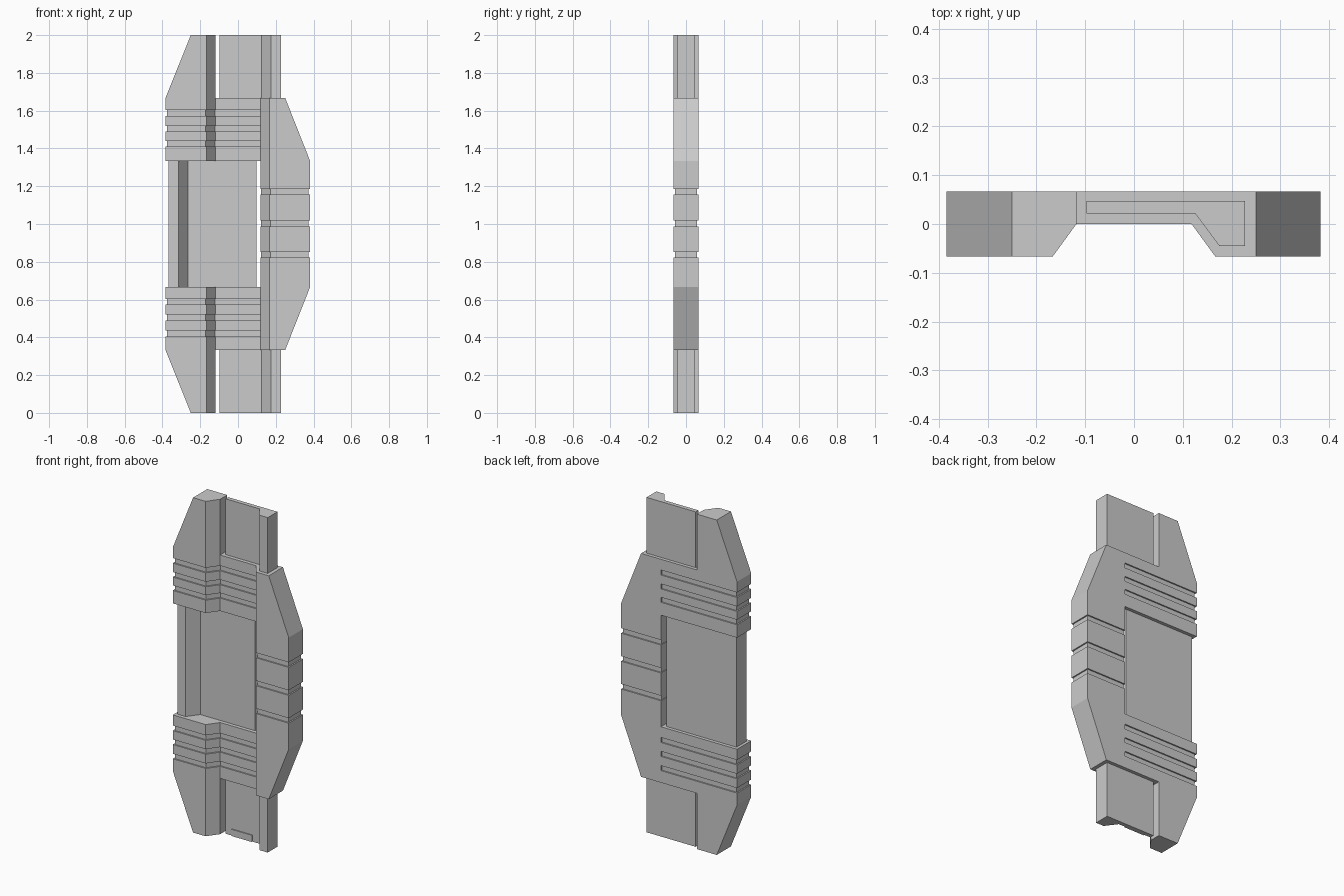
import bpy, bmesh

cube = bpy.data.objects.get("Cube")
if cube:
    bpy.data.objects.remove(cube, do_unlink=True)

grey = bpy.data.materials.new("light_grey")
grey.use_nodes = True
colour = (0.6, 0.6, 0.6, 1)
grey.diffuse_color = colour
grey.node_tree.nodes["Principled BSDF"].inputs["Base Color"].default_value = colour

HALF = 0.067      # half the full thickness
INNER = 0.118     # inner edge of each side block
GROOVE = 0.008    # groove depth
GROOVE_H = 0.03


def loft(name, rings):
    """Join equal-sized cross-sections, given as (z, [(x, y), ...])."""
    bm = bmesh.new()
    loops = [[bm.verts.new((x, y, z)) for x, y in pts] for z, pts in rings]
    for a, b in zip(loops, loops[1:]):
        for i in range(len(a)):
            j = (i + 1) % len(a)
            bm.faces.new((a[i], a[j], b[j], b[i]))
    bm.faces.new(loops[0])
    bm.faces.new(loops[-1])
    bmesh.ops.recalc_face_normals(bm, faces=bm.faces)
    mesh = bpy.data.meshes.new(name)
    bm.to_mesh(mesh)
    bm.free()
    mesh.materials.append(grey)
    obj = bpy.data.objects.new(name, mesh)
    bpy.context.collection.objects.link(obj)
    return obj


def block_section(side, outer, d=0.0):
    """Side block section with a bevelled inner front corner, inset by d."""
    s = INNER + d / 2
    pts = [(s, HALF - d), (outer - d, HALF - d), (outer - d, d - HALF),
           (s + 0.049, d - HALF), (s, d)]
    return [(side * x, y) for x, y in pts]


def bridge_section(d=0.0):
    w = INNER + 0.007
    return [(-w, d), (w, d), (w, HALF - d), (-w, HALF - d)]


def grooved(levels, section):
    """Rings that step in and out again at each groove height."""
    rings = []
    for z in levels:
        lo, hi = z - GROOVE_H / 2, z + GROOVE_H / 2
        rings += [(lo, section(0)), (lo, section(GROOVE)),
                  (hi, section(GROOVE)), (hi, section(0))]
    return rings


def panel_section(side):
    """Thin plate with a thick lip along one edge."""
    pts = [(-0.097, 0.047), (-0.097, 0.022), (0.125, 0.022),
           (0.175, -0.045), (0.228, -0.045), (0.228, 0.047)]
    shift = 0.0 if side > 0 else 0.139
    return [(side * (x + (shift if x > 0 else 0)), y) for x, y in pts]


# Long side block
wide = lambda d: block_section(1, 0.382, d)
tip = block_section(1, 0.25)
loft("left_side_block",
     [(0.333, tip), (0.667, wide(0))]
     + grooved((0.837, 1.003, 1.17), wide)
     + [(1.333, wide(0)), (1.667, tip)])

# Corner blocks and the bridges that tie them to the long block
corner = lambda d: block_section(-1, 0.384, d)
corner_tip = block_section(-1, 0.25)
low, high = (0.42, 0.505, 0.588), (1.425, 1.505, 1.588)
loft("lower_corner_block",
     [(0, corner_tip), (0.333, corner(0))] + grooved(low, corner)
     + [(0.667, corner(0))])
loft("upper_corner_block",
     [(1.333, corner(0))] + grooved(high, corner)
     + [(1.667, corner(0)), (2, corner_tip)])
for name, levels, z0, z1 in (("lower_bridge", low, 0.333, 0.667),
                             ("upper_bridge", high, 1.333, 1.667)):
    loft(name, [(z0, bridge_section())] + grooved(levels, bridge_section)
         + [(z1, bridge_section())])

# Inner panels between the blocks
for name, side, z0, z1 in (("lower_panel", 1, 0, 0.36),
                           ("middle_panel", -1, 0.64, 1.36),
                           ("upper_panel", 1, 1.64, 2)):
    loft(name, [(z0, panel_section(side)), (z1, panel_section(side))])

# Small tab on the lower panel
tab = [(-0.055, 0.016), (0.08, 0.016), (0.08, 0.023), (-0.055, 0.023)]
loft("lower_tab", [(0, tab), (0.04, tab)])
